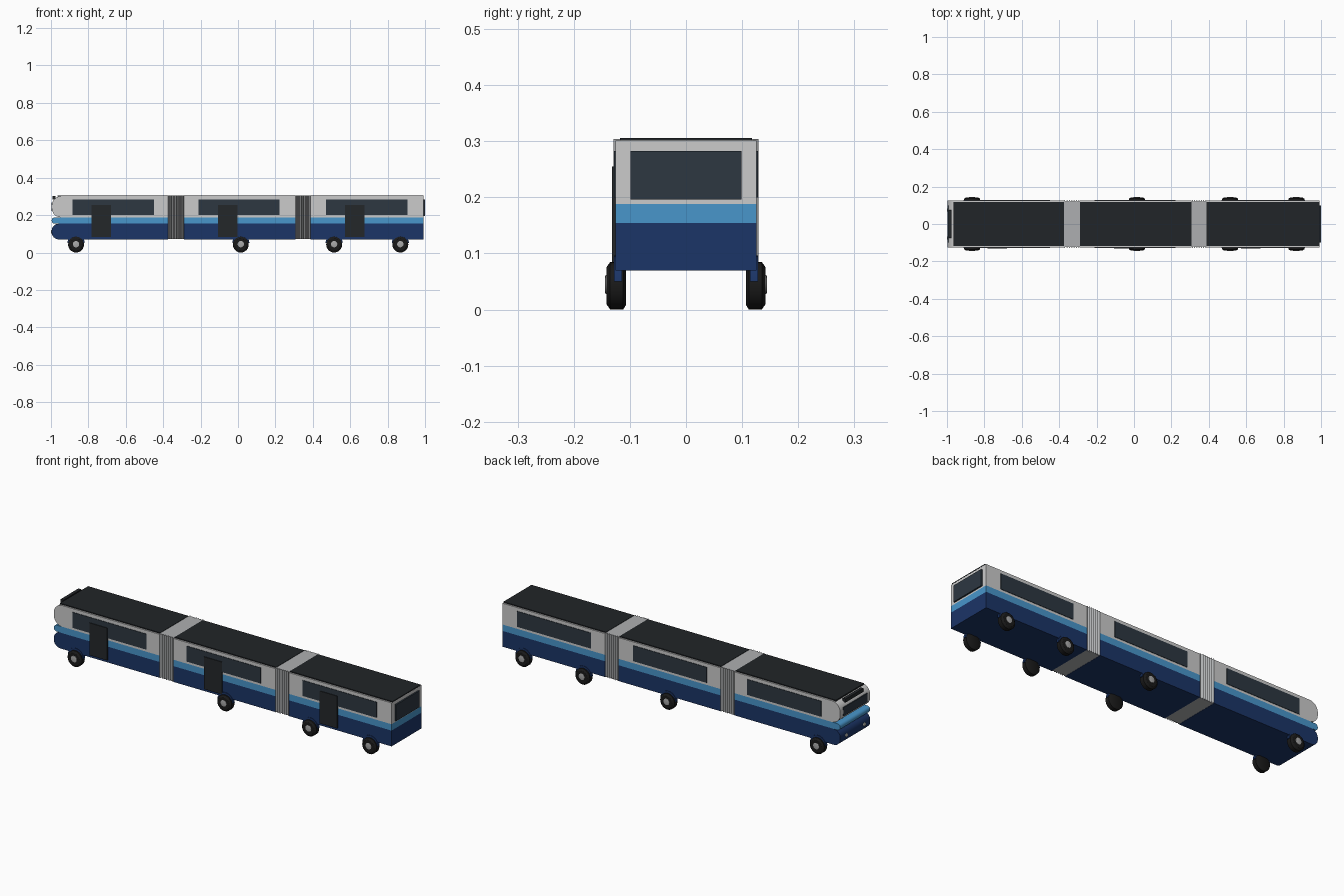
import bpy, bmesh, math
from mathutils import Matrix

if "Cube" in bpy.data.objects:
    bpy.data.objects.remove(bpy.data.objects["Cube"])


def material(name, rgb):
    m = bpy.data.materials.new(name)
    m.diffuse_color = (*rgb, 1)
    m.use_nodes = True
    m.node_tree.nodes["Principled BSDF"].inputs["Base Color"].default_value = m.diffuse_color
    return m


NAVY = material("navy", (0.011, 0.035, 0.135))
BLUE = material("light_blue", (0.065, 0.305, 0.6))
WHITE = material("off_white", (0.68, 0.7, 0.71))
ROOF = material("roof_dark", (0.015, 0.018, 0.021))
GLASS = material("glass", (0.026, 0.038, 0.053))
DOOR = material("door_dark", (0.017, 0.02, 0.023))
GREY = material("bellows_grey", (0.42, 0.43, 0.44))
TYRE = material("tyre_black", (0.01, 0.01, 0.01))
HUB = material("hub_grey", (0.4, 0.4, 0.4))
LAMP = material("lamp", (0.85, 0.85, 0.8))


def finish(bm, name, mat, smooth=False):
    bmesh.ops.recalc_face_normals(bm, faces=bm.faces)
    me = bpy.data.meshes.new(name)
    bm.to_mesh(me)
    bm.free()
    me.materials.append(mat)
    ob = bpy.data.objects.new(name, me)
    bpy.context.collection.objects.link(ob)
    if smooth:
        bpy.context.view_layer.objects.active = ob
        ob.select_set(True)
        bpy.ops.object.shade_smooth_by_angle(angle=math.radians(35))
        ob.select_set(False)
    return ob


def box(name, x0, x1, y0, y1, z0, z1, mat):
    bm = bmesh.new()
    bmesh.ops.create_cube(bm, size=1)
    for v in bm.verts:
        v.co = ((x0 + x1) / 2 + v.co.x * (x1 - x0),
                (y0 + y1) / 2 + v.co.y * (y1 - y0),
                (z0 + z1) / 2 + v.co.z * (z1 - z0))
    return finish(bm, name, mat)


def extrude(name, pts, vec, mat, smooth=False):
    bm = bmesh.new()
    face = bm.faces.new([bm.verts.new(p) for p in pts])
    ret = bmesh.ops.extrude_face_region(bm, geom=[face], use_keep_orig=True)
    bmesh.ops.translate(bm, vec=vec,
                        verts=[v for v in ret["geom"] if isinstance(v, bmesh.types.BMVert)])
    return finish(bm, name, mat, smooth)


def lathe(name, profile, x, z, side, mat, steps=24):
    # profile of (radius, distance from centreline) spun around a y axis
    bm = bmesh.new()
    rings = [[bm.verts.new((x + r * math.cos(2 * math.pi * i / steps), side * y,
                            z + r * math.sin(2 * math.pi * i / steps)))
              for i in range(steps)] for r, y in profile]
    for a, b in zip(rings, rings[1:]):
        for i in range(steps):
            j = (i + 1) % steps
            bm.faces.new((a[i], a[j], b[j], b[i]))
    bm.faces.new(rings[0])
    bm.faces.new(rings[-1])
    return finish(bm, name, mat, True)


def nose_band(name, x0, x1, z0, z1, r, mat):
    # front car band: side profile with rounded leading edges
    pts = [(x1, -W, z0), (x1, -W, z1)]
    for zc, start in ((z1 - r, 90), (z0 + r, 180)):
        for i in range(9):
            a = math.radians(start + 90 * i / 8)
            pts.append((x0 + r + r * math.cos(a), -W, zc + r * math.sin(a)))
    extrude(name, pts, (0, 2 * W, 0), mat, True)


W = 0.126
BANDS = (("lower_body", 0.07, 0.154, 0.038, NAVY),
         ("stripe", 0.154, 0.188, 0.0165, BLUE),
         ("upper_body", 0.188, 0.301, 0.05, WHITE))
# car: x start, x end, window start, door start
CARS = {"front": (-0.996, -0.375, -0.885, -0.782),
        "middle": (-0.29, 0.308, -0.212, -0.107),
        "rear": (0.388, 0.992, 0.47, 0.572)}

# Car bodies, roofs, windows and doors
for car, (x0, x1, win, door) in CARS.items():
    for part, z0, z1, r, mat in BANDS:
        if car == "front":
            nose_band(f"{car}_{part}", x0, x1, z0, z1, r, mat)
        else:
            box(f"{car}_{part}", x0, x1, -W, W, z0, z1, mat)
    rx = -0.965 if car == "front" else x0
    box(f"{car}_roof_panel", rx, x1, -0.118, 0.118, 0.299, 0.306, ROOF)
    for s, n in ((-1, "right"), (1, "left")):
        ya, yb = sorted((s * 0.12, s * 0.1285))
        box(f"{car}_{n}_window", win, win + 0.435, ya, yb, 0.2, 0.283, GLASS)
    box(f"{car}_door", door, door + 0.104, -0.132, -0.12, 0.083, 0.255, DOOR)

# Folded bellows between the cars
for name, x0, x1 in (("front_bellows", -0.377, -0.288), ("rear_bellows", 0.306, 0.39)):
    n = 14
    side = [(x0 + (x1 - x0) * i / n, 0.129 if i % 2 else 0.119) for i in range(n + 1)]
    pts = [(x, -y, 0.071) for x, y in side] + [(x, y, 0.071) for x, y in reversed(side)]
    extrude(name, pts, (0, 0, 0.233), GREY)

# Windscreen, sign, rear window and headlights
box("windscreen", -0.998, -0.97, -0.1, 0.1, 0.222, 0.268, GLASS)
box("destination_sign", -0.992, -0.975, -0.075, 0.075, 0.284, 0.303, DOOR)
box("rear_window", 0.985, 1.0, -0.099, 0.099, 0.196, 0.283, GLASS)
for s in (-1, 1):
    bm = bmesh.new()
    bmesh.ops.create_cone(bm, cap_ends=True, segments=16, radius1=0.009, radius2=0.009,
                          depth=0.02,
                          matrix=Matrix.Translation((-0.99, s * 0.075, 0.112))
                          @ Matrix.Rotation(math.pi / 2, 4, "Y"))
    finish(bm, "headlight", LAMP, True)

# Wheels and wheel arches
R = 0.0425
for x in (-0.866, 0.015, 0.514, 0.868):
    for s in (-1, 1):
        lathe("tyre", [(R - 0.008, 0.107), (R, 0.112), (R, 0.135), (R - 0.01, 0.142),
                       (0.018, 0.142)], x, R, s, TYRE)
        lathe("hub", [(0.017, 0.13), (0.017, 0.1435), (0.013, 0.1445)], x, R + 0.002, s, HUB)
        arch = [(x + 0.046 * math.cos(math.pi * i / 12), s * 0.114,
                 0.05 + 0.046 * math.sin(math.pi * i / 12)) for i in range(13)]
        extrude("wheel_arch", arch, (0, s * 0.0145, 0), NAVY, True)
